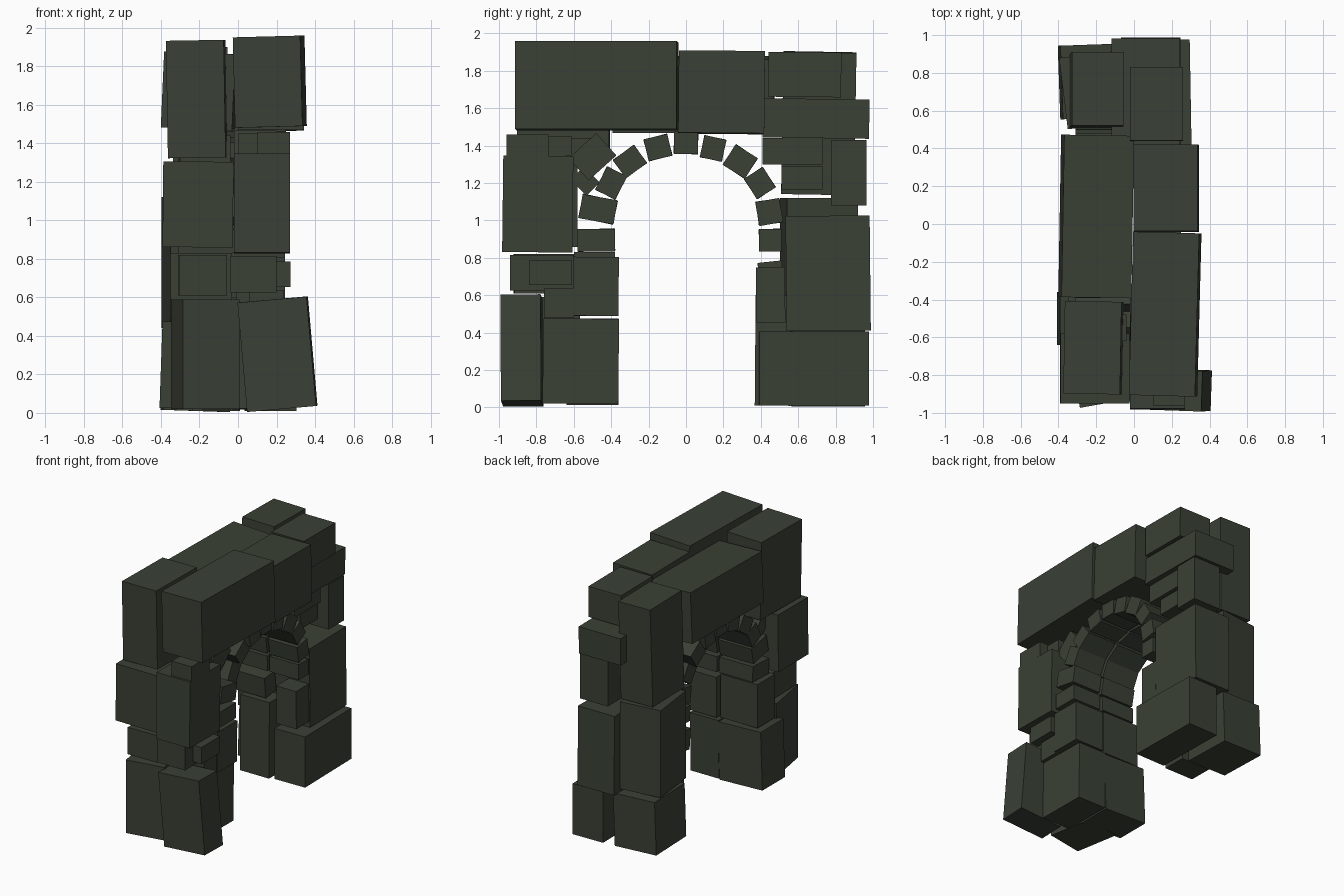
import bpy, math
from mathutils import Vector, Euler, Matrix

stone = bpy.data.materials.new("dark_mossy_stone")
stone.diffuse_color = (0.042, 0.052, 0.036, 1)


def block(name, x, y, z, rot=(0, 0, 0)):
    """Box from ranges, rotated (degrees) about its own centre."""
    c = Vector([(r[0] + r[1]) / 2 for r in (x, y, z)])
    s = [r[1] - r[0] for r in (x, y, z)]
    bpy.ops.mesh.primitive_cube_add(size=1)
    o = bpy.context.object
    o.name = name
    e = Euler([math.radians(a) for a in rot])
    o.data.transform(Matrix.Translation(c) @ e.to_matrix().to_4x4() @ Matrix.Diagonal((*s, 1)))
    o.data.materials.append(stone)
    return o


# lintel and top course
block("lintel_front_right", (-0.01, 0.34), (-0.91, -0.045), (1.485, 1.955), (0, -1.5, -1.5))
block("lintel_right_middle", (0.0, 0.34), (-0.04, 0.42), (1.465, 1.905), (-0.5, -1, 0))
block("lintel_left_middle", (-0.385, -0.015), (-0.39, 0.47), (1.475, 1.87), (0, 2.5, -1))
block("cap_front_left", (-0.365, -0.065), (-0.90, -0.41), (1.325, 1.935), (0, -1, -1))
block("cap_back_right", (-0.02, 0.26), (0.44, 0.83), (1.66, 1.90), (-0.5, 0, 0))
block("cap_back_left", (-0.335, -0.06), (0.515, 0.905), (1.14, 1.90), (-1, 1, 0))
block("course_back_right", (-0.12, 0.24), (0.41, 0.98), (1.44, 1.65), (-0.7, 0, 0))

# front leg (negative y), right side stones
block("front_right_foot", (0.025, 0.385), (-0.985, -0.77), (0.02, 0.59), (0.5, -5, -2))
block("front_right_inner_foot", (-0.03, 0.215), (-0.765, -0.36), (0.02, 0.475), (-0.6, 0, 0))
block("front_right_slab", (-0.04, 0.2), (-0.94, -0.60), (0.625, 0.815))
block("front_right_chip", (0.1, 0.272), (-0.84, -0.61), (0.655, 0.785))
block("front_right_inner_stone", (-0.01, 0.245), (-0.605, -0.36), (0.49, 0.805), (-0.5, 0, 0))
block("front_right_shoulder", (-0.02, 0.27), (-0.98, -0.605), (0.83, 1.345), (-0.7, 0, 0))
block("front_right_top_chip", (0.1, 0.27), (-0.96, -0.735), (1.345, 1.46))
block("front_right_filler", (0.0, 0.2), (-0.735, -0.61), (1.345, 1.45))
block("front_right_wedge", (-0.02, 0.2), (-0.60, -0.40), (1.26, 1.42), (42, 0, 0))
block("front_right_levelling_chip", (0.06, 0.24), (-0.76, -0.60), (0.48, 0.635))

# front leg, left side stones
block("front_left_foot", (-0.32, -0.02), (-0.95, -0.59), (0.02, 0.59), (0, 0, 10))
block("front_left_inner_foot", (-0.40, -0.03), (-0.64, -0.36), (0.02, 0.47), (0, 2, 0))
block("front_left_slab", (-0.31, -0.06), (-0.92, -0.58), (0.61, 0.82), (0, 0, 1))
block("front_left_inner_stone", (-0.35, -0.03), (-0.60, -0.38), (0.49, 0.83))
block("front_left_shoulder", (-0.39, -0.025), (-0.95, -0.58), (0.86, 1.305), (0, 0.5, 0))
block("front_left_filler", (-0.3, -0.04), (-0.62, -0.48), (1.28, 1.44))

# back leg (positive y), right side stones
block("back_right_foot", (0.04, 0.30), (0.39, 0.975), (0.01, 0.405), (0, 0, 1))
block("back_right_post", (-0.07, 0.245), (0.535, 0.985), (0.41, 1.025), (0.6, 0, 0))
block("back_right_inner_stone", (0.07, 0.24), (0.375, 0.53), (0.455, 0.75), (0.5, 0, 0))
block("back_right_upper_stone", (0.0, 0.24), (0.775, 0.965), (1.08, 1.43))
block("back_right_filler_top", (0.0, 0.2), (0.41, 0.73), (1.30, 1.44))
block("back_right_filler_low", (-0.03, 0.18), (0.51, 0.73), (1.165, 1.29))

# back leg, left side stones
block("back_left_foot", (-0.39, -0.04), (0.56, 0.95), (0.01, 0.42), (0, 2, 2))
block("back_left_pillar", (-0.24, 0.01), (0.37, 0.56), (0.01, 0.60), (-0.5, 0, 0))
block("back_left_post", (-0.375, -0.05), (0.52, 0.90), (0.44, 1.12), (0, 0, 7))
block("back_left_inner_stone", (-0.31, -0.04), (0.39, 0.52), (0.62, 0.78), (6, 0, 0))

# ring of arch stones: y, z, radial length, width, tilt from upright
ring = [(-0.48, 0.895, 0.20, 0.12, 90), (-0.47, 1.06, 0.19, 0.13, 80),
        (-0.40, 1.20, 0.12, 0.14, 62), (-0.30, 1.315, 0.12, 0.14, 37),
        (-0.15, 1.39, 0.12, 0.13, 13), (0.0, 1.415, 0.12, 0.13, 0),
        (0.145, 1.385, 0.12, 0.12, -13), (0.29, 1.315, 0.13, 0.14, -32),
        (0.395, 1.20, 0.12, 0.13, -58), (0.445, 1.045, 0.13, 0.13, -80),
        (0.45, 0.895, 0.12, 0.12, -90)]
for side, (x0, x1), twist in (("right", (0.0, 0.25), 0), ("left", (-0.31, -0.02), 2)):
    for i, (y, z, l, w, a) in enumerate(ring):
        block(f"arch_stone_{side}_{i}", (x0, x1), (y - w / 2, y + w / 2),
              (z - l / 2, z + l / 2), (a + twist * (-1) ** i, 0, 0))
block("arch_backing_stone", (-0.28, -0.02), (-0.59, -0.49), (1.15, 1.27), (45, 0, 0))
